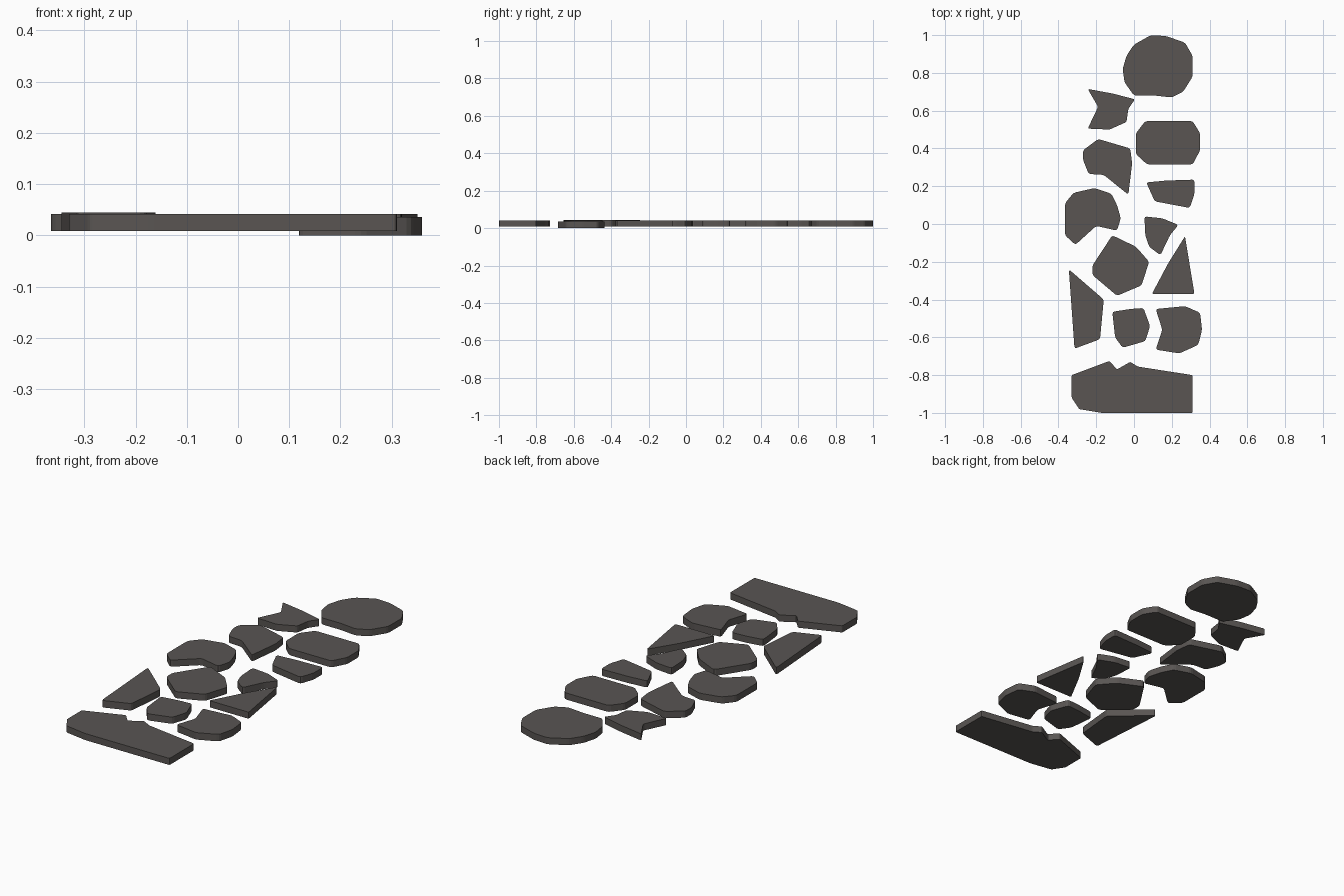
import bpy
import bmesh
from mathutils import Vector

cube = bpy.data.objects.get("Cube")
if cube:
    bpy.data.objects.remove(cube, do_unlink=True)

# Dark grey stone colour
stone_grey = bpy.data.materials.new("stone_grey")
stone_grey.use_nodes = True
colour = (.1, .091, .086, 1)
stone_grey.diffuse_color = colour
shader = stone_grey.node_tree.nodes["Principled BSDF"]
shader.inputs["Base Color"].default_value = colour
shader.inputs["Roughness"].default_value = .9

BOTTOM = .008
THICKNESS = .034


def stone(name, outline, bottom=BOTTOM, thickness=THICKNESS, corner=.012):
    """Extrude an outline into a flat stone with softened upright corners."""
    bm = bmesh.new()
    base = bm.faces.new([bm.verts.new((x, y, bottom)) for x, y in outline])
    raised = bmesh.ops.extrude_face_region(bm, geom=[base], use_keep_orig=True)
    top_verts = [v for v in raised["geom"] if isinstance(v, bmesh.types.BMVert)]
    bmesh.ops.translate(bm, verts=top_verts, vec=Vector((0, 0, thickness)))
    upright = [e for e in bm.edges
               if abs(e.verts[0].co.z - e.verts[1].co.z) > thickness / 2]
    bmesh.ops.bevel(bm, geom=upright, offset=corner, segments=2,
                    profile=.5, affect='EDGES', clamp_overlap=True)
    bmesh.ops.recalc_face_normals(bm, faces=bm.faces[:])
    mesh = bpy.data.meshes.new(name)
    bm.to_mesh(mesh)
    bm.free()
    mesh.materials.append(stone_grey)
    obj = bpy.data.objects.new(name, mesh)
    bpy.context.collection.objects.link(obj)
    return obj


# Large stones at the two ends of the path
stone("round_end_stone", [
    (0, .68), (-.05, .75), (-.06, .82), (-.04, .89), (0, .95), (.09, 1),
    (.17, .995), (.27, .96), (.31, .89), (.31, .78), (.26, .70), (.20, .67),
    (.11, .68)])
stone("notched_front_slab", [
    (-.33, -.80), (-.13, -.725), (-.09, -.77), (-.02, -.73), (.02, -.755),
    (.31, -.80), (.31, -1), (-.17, -1), (-.29, -.98), (-.33, -.92)], corner=.006)

# Stones along the right-hand edge in plan
stone("oblong_stone", [
    (.06, .545), (.31, .545), (.35, .48), (.35, .39), (.31, .315), (.07, .315),
    (.01, .37), (.01, .48)])
stone("short_bar_stone", [
    (.065, .22), (.17, .23), (.32, .235), (.32, .16), (.295, .085), (.11, .12)])
stone("small_chip_stone", [
    (.055, .04), (.15, .03), (.235, -.005), (.19, -.06), (.14, -.165),
    (.08, -.12), (.06, -.06)])
stone("triangle_stone", [
    (.27, -.065), (.32, -.37), (.095, -.37), (.18, -.21)], corner=.008)
stone("side_notched_stone", [
    (.115, -.45), (.27, -.435), (.35, -.47), (.36, -.56), (.34, -.64),
    (.24, -.685), (.115, -.665), (.15, -.56)], bottom=0, thickness=.036)

# Stones along the left-hand edge in plan
stone("arrow_stone", [
    (-.245, .715), (-.11, .69), (.005, .66), (-.03, .61), (-.04, .54),
    (-.13, .50), (-.245, .505), (-.19, .62)], corner=.008)
stone("hooked_stone", [
    (-.19, .45), (-.02, .40), (-.01, .32), (-.03, .155), (-.16, .26),
    (-.24, .265), (-.27, .34), (-.27, .39)])
stone("kidney_stone", [
    (-.365, .11), (-.32, .165), (-.21, .19), (-.12, .16), (-.09, .10),
    (-.07, .03), (-.09, -.035), (-.20, -.01), (-.31, -.11), (-.365, -.06)])
stone("tall_wedge_stone", [
    (-.345, -.24), (-.16, -.40), (-.18, -.61), (-.315, -.66), (-.33, -.45)],
    thickness=.036)

# Stones in the middle
stone("hexagon_stone", [
    (-.115, -.06), (.01, -.12), (.08, -.20), (.04, -.325), (-.09, -.38),
    (-.22, -.27), (-.22, -.22)])
stone("cobble_stone", [
    (-.115, -.465), (-.02, -.45), (.05, -.445), (.085, -.54), (.06, -.62),
    (-.06, -.655), (-.10, -.60)])
